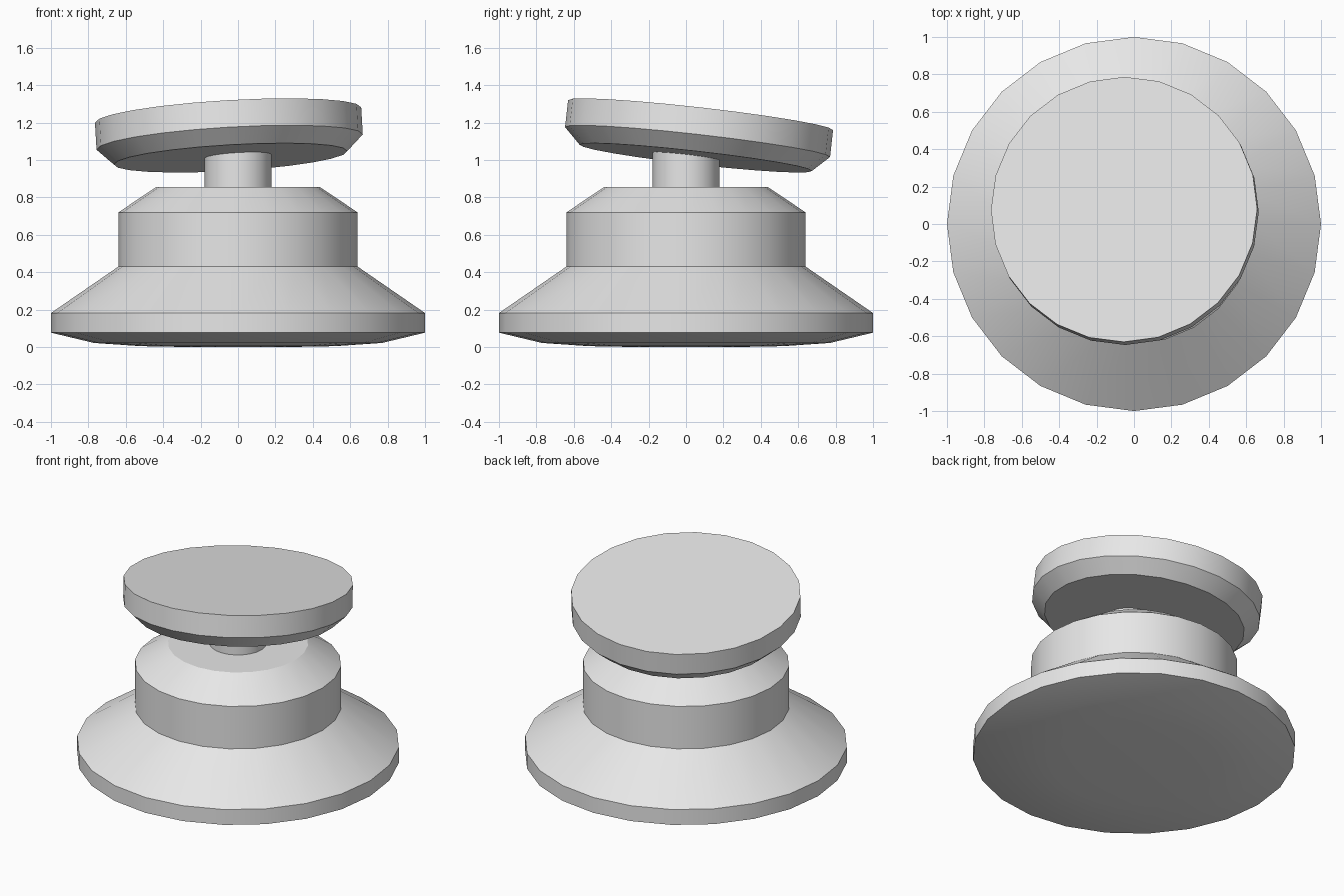
import bpy, bmesh, math
from mathutils import Matrix, Vector

cube = bpy.data.objects.get("Cube")
if cube:
    bpy.data.objects.remove(cube, do_unlink=True)

SIDES = 24

grey = bpy.data.materials.new("plain_grey")
grey.use_nodes = True
grey.diffuse_color = (0.8, 0.8, 0.8, 1)
grey.node_tree.nodes["Principled BSDF"].inputs["Base Color"].default_value = (0.8, 0.8, 0.8, 1)


def lathe(name, profile, matrix=Matrix.Identity(4)):
    """Turn a bottom-to-top (radius, height) profile about z, capping both ends."""
    bm = bmesh.new()
    rings = []
    for r, z in profile:
        angles = [math.tau * i / SIDES for i in range(SIDES)]
        rings.append([bm.verts.new((r * math.cos(a), r * math.sin(a), z)) for a in angles])
    for low, high in zip(rings, rings[1:]):
        for i in range(SIDES):
            j = (i + 1) % SIDES
            bm.faces.new((low[i], low[j], high[j], high[i]))
    bm.faces.new(rings[0][::-1])
    bm.faces.new(rings[-1])
    bm.transform(matrix)
    mesh = bpy.data.meshes.new(name)
    bm.to_mesh(mesh)
    bm.free()
    mesh.materials.append(grey)
    obj = bpy.data.objects.new(name, mesh)
    bpy.context.collection.objects.link(obj)
    bpy.ops.object.select_all(action='DESELECT')
    obj.select_set(True)
    bpy.context.view_layer.objects.active = obj
    bpy.ops.object.shade_smooth_by_angle(angle=math.radians(30))
    return obj


# Stepped base with a shallow domed underside
lathe("base", [(0.25, 0), (0.52, 0.005), (0.77, 0.022), (1, 0.077), (1, 0.182),
               (0.64, 0.43), (0.64, 0.72), (0.435, 0.857)])

# Short neck that runs up into the tilted cap
lathe("neck", [(0.178, 0.84), (0.178, 1.1)])

# Tilted cap with a chamfered lower edge; its origin is the top centre
axis = Vector((-0.058, 0.113, 1))
tilt = Vector((0, 0, 1)).rotation_difference(axis).to_matrix().to_4x4()
lathe("cap", [(0.625, -0.23), (0.713, -0.145), (0.713, 0)],
      Matrix.Translation((-0.053, 0.078, 1.24)) @ tilt)
